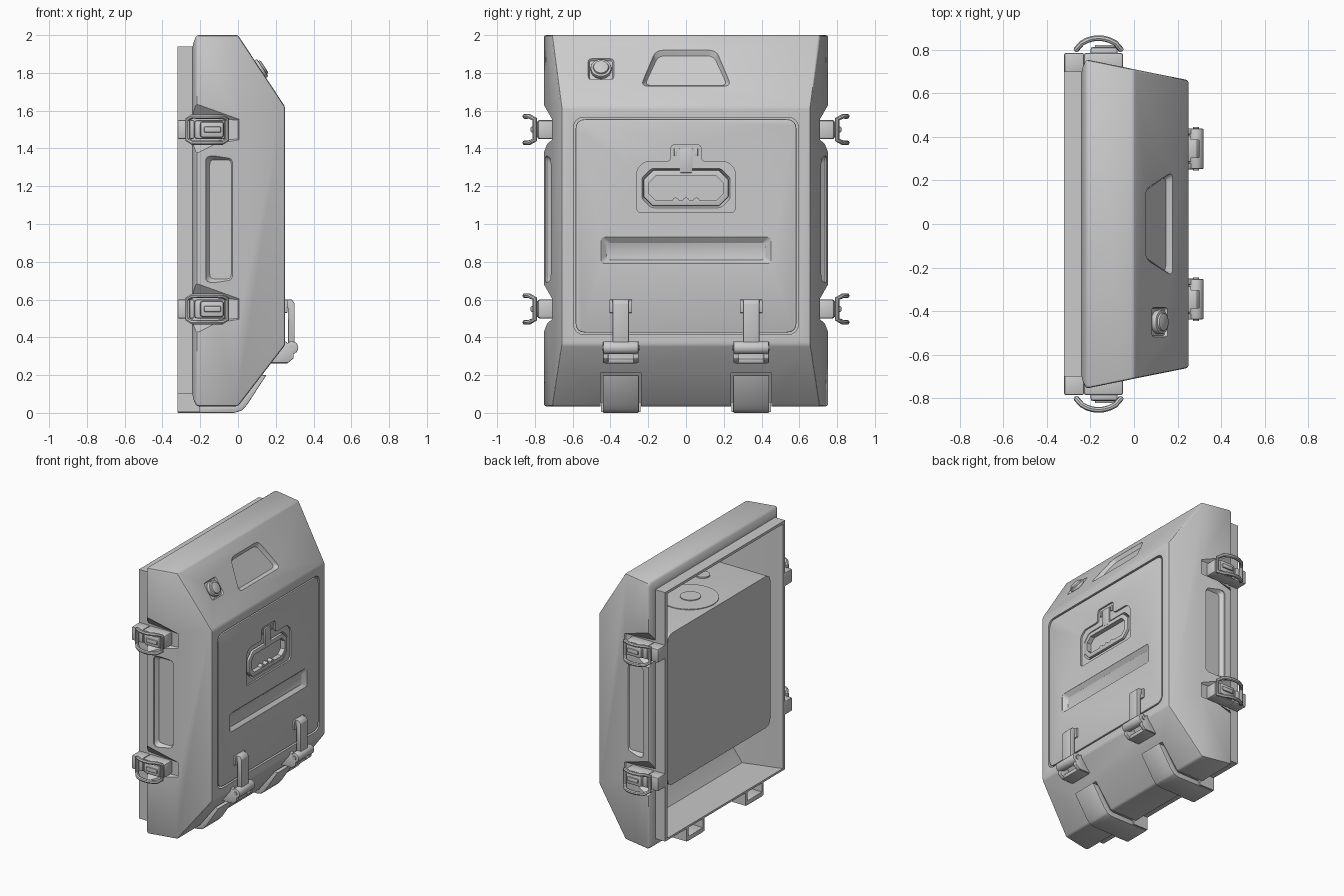
import bpy, bmesh, math
from mathutils import Vector

if "Cube" in bpy.data.objects:
    bpy.data.objects.remove(bpy.data.objects["Cube"])

grey = bpy.data.materials.new("mid_grey")
grey.use_nodes = True
grey.diffuse_color = (0.6, 0.6, 0.6, 1)
grey.node_tree.nodes["Principled BSDF"].inputs["Base Color"].default_value = (0.6, 0.6, 0.6, 1)


# ---- helpers ----
def loft(name, rings, bevel=0, segs=2):
    """Closed solid through rings of equal point count, capped at both ends."""
    bm = bmesh.new()
    vs = [[bm.verts.new(p) for p in r] for r in rings]
    n = len(vs[0])
    for a, b in zip(vs, vs[1:]):
        for i in range(n):
            j = (i + 1) % n
            bm.faces.new((a[i], a[j], b[j], b[i]))
    bm.faces.new(vs[0][::-1])
    bm.faces.new(vs[-1])
    bmesh.ops.recalc_face_normals(bm, faces=bm.faces)
    if bevel:
        sharp = [e for e in bm.edges if e.calc_face_angle(0) > 0.3]
        bmesh.ops.bevel(bm, geom=sharp, offset=bevel, segments=segs,
                        affect='EDGES', profile=0.5, clamp_overlap=True)
    me = bpy.data.meshes.new(name)
    bm.to_mesh(me)
    bm.free()
    me.materials.append(grey)
    ob = bpy.data.objects.new(name, me)
    bpy.context.collection.objects.link(ob)
    return ob


def rounded(poly, r, n=4):
    out = []
    for i, p in enumerate(poly):
        p = Vector(p)
        a, b = Vector(poly[i - 1]), Vector(poly[(i + 1) % len(poly)])
        s = p + (a - p).normalized() * min(r, (a - p).length * 0.45)
        e = p + (b - p).normalized() * min(r, (b - p).length * 0.45)
        for k in range(n + 1):
            t = k / n
            out.append(s * (1 - t) ** 2 + p * 2 * t * (1 - t) + e * t * t)
    return out


def rect(u0, u1, v0, v1):
    return [(u0, v0), (u1, v0), (u1, v1), (u0, v1)]


def octagon(w, z0, z1, c):
    return [(-w + c, z0), (w - c, z0), (w, z0 + c), (w, z1 - c),
            (w - c, z1), (-w + c, z1), (-w, z1 - c), (-w, z0 + c)]


def x_ring(poly, x):
    return [(x, p[0], p[1]) for p in poly]


def y_ring(poly, y):
    return [(p[0], y, p[1]) for p in poly]


def box(name, x, y, z, bevel=0):
    return loft(name, [x_ring(rect(*y, *z), v) for v in x], bevel)


def shrink(poly, d):
    """Move a polygon inwards by about d on each side of its box."""
    us, vs = [p[0] for p in poly], [p[1] for p in poly]
    cu, cv = (min(us) + max(us)) / 2, (min(vs) + max(vs)) / 2
    fu, fv = 1 - 2 * d / (max(us) - min(us)), 1 - 2 * d / (max(vs) - min(vs))
    return [(cu + (p[0] - cu) * fu, cv + (p[1] - cv) * fv) for p in poly]


def boolean(ob, others, op='DIFFERENCE'):
    for c in others:
        m = ob.modifiers.new("cut", 'BOOLEAN')
        m.operation, m.object, m.solver = op, c, 'EXACT'
    dg = bpy.context.evaluated_depsgraph_get()
    dg.update()
    me = bpy.data.meshes.new_from_object(ob.evaluated_get(dg))
    ob.modifiers.clear()
    ob.data = me
    for c in others:
        bpy.data.objects.remove(c)


def cylinder(name, p, axis, r, length, segs=24, bevel=0):
    axis = Vector(axis).normalized()
    u = axis.orthogonal().normalized()
    w = axis.cross(u)
    ring = [Vector(p) + r * (u * math.cos(2 * math.pi * i / segs) + w * math.sin(2 * math.pi * i / segs))
            for i in range(segs)]
    return loft(name, [[q + axis * d for q in ring] for d in (-length / 2, length / 2)], bevel)


# ---- tapered shell with rear flange ----
def section(x, w, z0, z1):
    return x_ring(rect(-w, w, z0, z1), x)


shell = loft("shell", [section(-.24, .71, .08, 1.95), section(-.22, .755, .035, 2.0),
                       section(0, .71, .035, 2.0), section(.25, .66, .36, 1.62)], .012)
flange = box("flange", (-.32, -.1), (-.70, .70), (.1, 1.94))
boolean(shell, [flange], 'UNION')
hollow = loft("hollow", [section(-.4, .675, .125, 1.915), section(-.2, .67, .1, 1.93),
                         section(0, .655, .08, 1.95), section(.19, .61, .4, 1.59)])
cuts = [hollow]

# slope frame: u along y, v up the slope, d along its normal
up, out = Vector((-.549, 0, .835)), Vector((.835, 0, .549))


def slope_ring(poly, d, o):
    return [Vector(o) + Vector((0, p[0], 0)) + up * p[1] + out * d for p in poly]


brow = (.115, 0, 1.825)
trap = rounded([(-.24, -.114), (.24, -.114), (.16, .114), (-.16, .114)], .04)
cuts.append(loft("brow_cut", [slope_ring(trap, .01, brow), slope_ring(trap, 0, brow),
                              slope_ring(shrink(trap, .02), -.024, brow)]))
knob = (.118, -.45, 1.82)
square = rounded(rect(-.072, .072, -.07, .07), .02)
cuts.append(loft("button_cut", [slope_ring(square, .01, knob), slope_ring(shrink(square, .01), -.012, knob)]))
cuts.append(loft("panel_cut", [x_ring(rounded(rect(-.595, .595, .415, 1.565), .06), x) for x in (.203, .3)]))

latch_heights = (1.5, .55)
for s in (-1, 1):
    # latch pockets and long grip recess on each side wall
    for z in latch_heights:
        floor = [(-.3, z - .07), (.0, z - .05), (.0, z + .05), (-.3, z + .07)]
        mouth = [(-.3, z - .16), (.045, z - .08), (.045, z + .08), (-.3, z + .16)]
        cuts.append(loft("pocket_cut", [y_ring(floor, s * .70), y_ring(mouth, s * .765)]))
    grip = rounded(rect(-.17, -.015, .69, 1.36), .03)
    cuts.append(loft("grip_cut", [y_ring(shrink(grip, .02), s * .708), y_ring(grip, s * .735),
                                  y_ring(grip, s * .78)]))
    # foot channels through the floor and lower slope
    foot = [(-.4, -.1), (-.4, .055), (-.01, .055), (.1, .21), (.2, .21), (.2, -.1)]
    cuts.append(loft("foot_cut", [y_ring(foot, s * .345 + d) for d in (-.108, .108)]))
boolean(shell, cuts)

# ---- front panel with handle recess and long slot ----
panel = loft("front_panel", [x_ring(rounded(rect(-.585, .585, .425, 1.555), .055), x) for x in (.2, .25)], .006)
half = [(0, 1.06), (.26, 1.06), (.26, 1.29), (.22, 1.33), (.08, 1.33), (.08, 1.42)]
tee = rounded(half[1:] + [(-y, z) for y, z in half[:0:-1]], .025)
slot = rounded(rect(-.45, .45, .79, .93), .02)
slot_floor = rounded(rect(-.42, .42, .81, .9), .02)
pit = rounded(octagon(.235, 1.085, 1.295, .05), .015)
boolean(panel, [loft("tee_cut", [x_ring(tee, .3), x_ring(tee, .238)]),
                loft("pit_cut", [x_ring(pit, .24), x_ring(shrink(pit, .012), .212)]),
                loft("slot_cut", [x_ring(slot, .26), x_ring(slot, .249), x_ring(slot_floor, .225)])])

# ---- pull handle ----
handle = loft("pull_handle", [x_ring(octagon(.225, 1.095, 1.285, .05), x) for x in (.21, .246)], .006)
boolean(handle, [loft("grip_hole", [x_ring(octagon(.195, 1.125, 1.255, .035), x) for x in (.2, .3)])])
box("handle_stem", (.22, .248), (-.035, .035), (1.27, 1.4), .005)
for y in (-.055, .055):
    box("stem_cheek", (.22, .246), (y - .008, y + .008), (1.36, 1.40), .003)
for i in range(3):
    cylinder("grip_ridge", (.228, (i - 1) * .055, 1.122), (1, 0, 0), .018, .03, 12)

# ---- push button ----
cylinder("button_collar", Vector(knob), out, .055, .03, 28, .006)
cylinder("push_button", Vector(knob) + out * .008, out, .042, .036, 28, .01)

# ---- inner tank with caps ----
loft("inner_tank", [x_ring(rounded(rect(-.6, .6, .45, 1.57), .06), x) for x in (-.27, .195)])
cylinder("tank_lid_disc", (-.04, .02, 1.571), (0, 0, 1), .2, .008, 32)
cylinder("large_cap", (-.045, .012, 1.575), (0, 0, 1), .07, .012, 28)
cylinder("small_cap", (.085, -.317, 1.573), (0, 0, 1), .05, .014, 24)

for s in (-1, 1):
    # ---- side latches ----
    for z in latch_heights:
        y = sorted((s * .69, s * .785))
        box("latch_plate", (-.32, -.23), y, (z - .05, z + .05), .008)
        box("latch_body", (-.23, -.05), y, (z - .05, z + .05), .012)
        box("latch_lever", (-.2, -.075), sorted((s * .77, s * .812)), (z - .042, z + .042), .012)
        box("latch_rib", (-.18, -.09), sorted((s * .8, s * .822)), (z - .015, z + .015), .005)
        # wire bail arched over the lever
        cu = bpy.data.curves.new("latch_bail", 'CURVE')
        cu.dimensions = '3D'
        cu.bevel_depth, cu.bevel_resolution = .013, 2
        path = []
        for side in (-1, 1):
            for k in range(9):
                t = k / 8 if side < 0 else 1 - k / 8
                reach = .8 + .053 * math.sin(math.pi * t) ** .6 if 0 < t < 1 else .8
                path.append((-.265 + .205 * t, s * reach, z + side * (.07 if 0 < t < 1 else .055)))
        sp = cu.splines.new('POLY')
        sp.points.add(len(path) - 1)
        for q, p in zip(sp.points, path):
            q.co = (*p, 1)
        sp.use_cyclic_u = True
        tmp = bpy.data.objects.new("tmp", cu)
        bpy.context.collection.objects.link(tmp)
        dg = bpy.context.evaluated_depsgraph_get()
        me = bpy.data.meshes.new_from_object(tmp.evaluated_get(dg))
        bpy.data.objects.remove(tmp)
        me.materials.clear()
        me.materials.append(grey)
        bpy.context.collection.objects.link(bpy.data.objects.new("latch_bail", me))

    # ---- curved skid feet ----
    c = s * .345
    strip = [(-.32, 0), (-.02, 0), (.02, .012), (.05, .045), (.15, .2), (.1, .2), (.0, .055), (-.02, .04), (-.32, .035)]
    loft("skid_foot", [y_ring(strip, c + d) for d in (-.095, .095)], .005)
    for d in (-.095, .095):
        box("foot_cheek", (-.32, -.2), (c + d - .01, c + d + .01), (.005, .1))

    # ---- lower hinge clasps ----
    strap = [(.24, .53), (.24, .6), (.285, .6), (.3, .58), (.3, .35), (.265, .35), (.265, .555), (.255, .555)]
    loft("clasp_strap", [y_ring(strap, c + d) for d in (-.043, .043)], .004)
    box("clasp_pad", (.24, .262), (c - .06, c + .06), (.53, .6), .004)
    cylinder("clasp_knuckle", (.285, c, .345), (0, 1, 0), .034, .185, 24, .005)
    cylinder("clasp_pin", (.285, c, .345), (0, 1, 0), .014, .2, 16)
    bracket = [(.15, .265), (.265, .265), (.295, .29), (.295, .34), (.25, .38), (.22, .35)]
    for d in (-.08, .08):
        loft("clasp_ear", [y_ring(bracket, c + d + e) for e in (-.014, .014)], .004)
    plate = [(.15, .262), (.265, .262), (.27, .285), (.2, .325)]
    loft("clasp_plate", [y_ring(plate, c + d) for d in (-.085, .085)], .004)

# ---- smooth shading with sharp edges kept ----
bpy.ops.object.select_all(action='DESELECT')
for ob in bpy.context.collection.objects:
    if ob.type == 'MESH' and ob.data.materials and ob.data.materials[0] == grey:
        ob.select_set(True)
        bpy.context.view_layer.objects.active = ob
bpy.ops.object.shade_smooth_by_angle(angle=math.radians(35))
